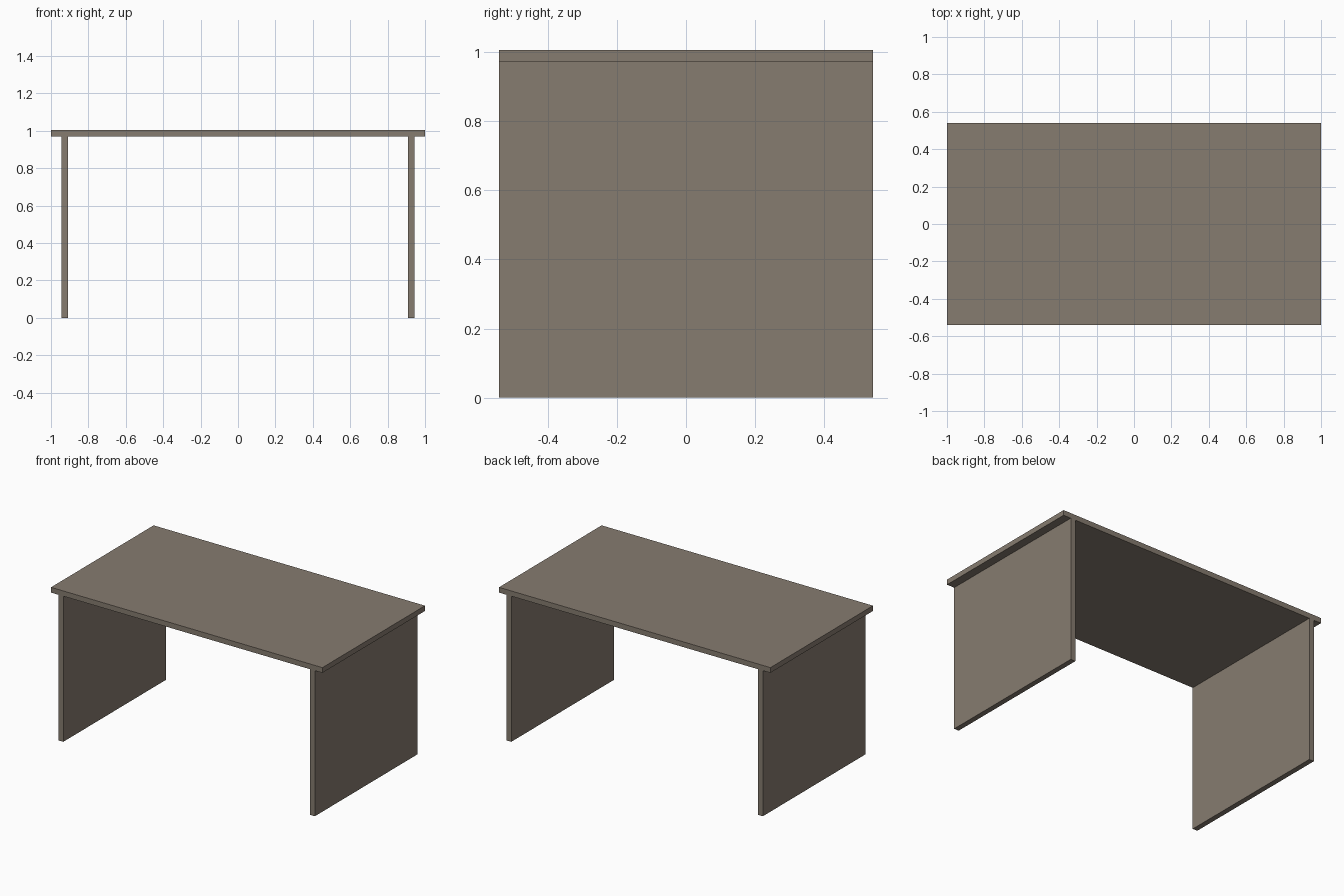
import bpy

if "Cube" in bpy.data.objects:
    bpy.data.objects.remove(bpy.data.objects["Cube"])

wood = bpy.data.materials.new("brown_grey_wood")
wood.diffuse_color = (0.24, 0.20, 0.16, 1.0)
wood.use_nodes = True
wood.node_tree.nodes["Principled BSDF"].inputs["Base Color"].default_value = wood.diffuse_color


def board(name, size, centre):
    bpy.ops.mesh.primitive_cube_add(size=1, location=centre)
    obj = bpy.context.object
    obj.name = name
    obj.scale = size
    bpy.ops.object.transform_apply(location=False, rotation=False, scale=True)
    obj.data.materials.append(wood)
    return obj


DEPTH = 1.08
THICK = 0.035
TOP_Z = 1.005
leg_height = TOP_Z - THICK

# Table top
board("table_top", (2.0, DEPTH, THICK), (0, 0, TOP_Z - THICK / 2))

# Panel legs, one at each end
for side, sign in (("left", -1), ("right", 1)):
    board(side + "_panel_leg", (THICK, DEPTH, leg_height),
          (sign * 0.927, 0, leg_height / 2))
